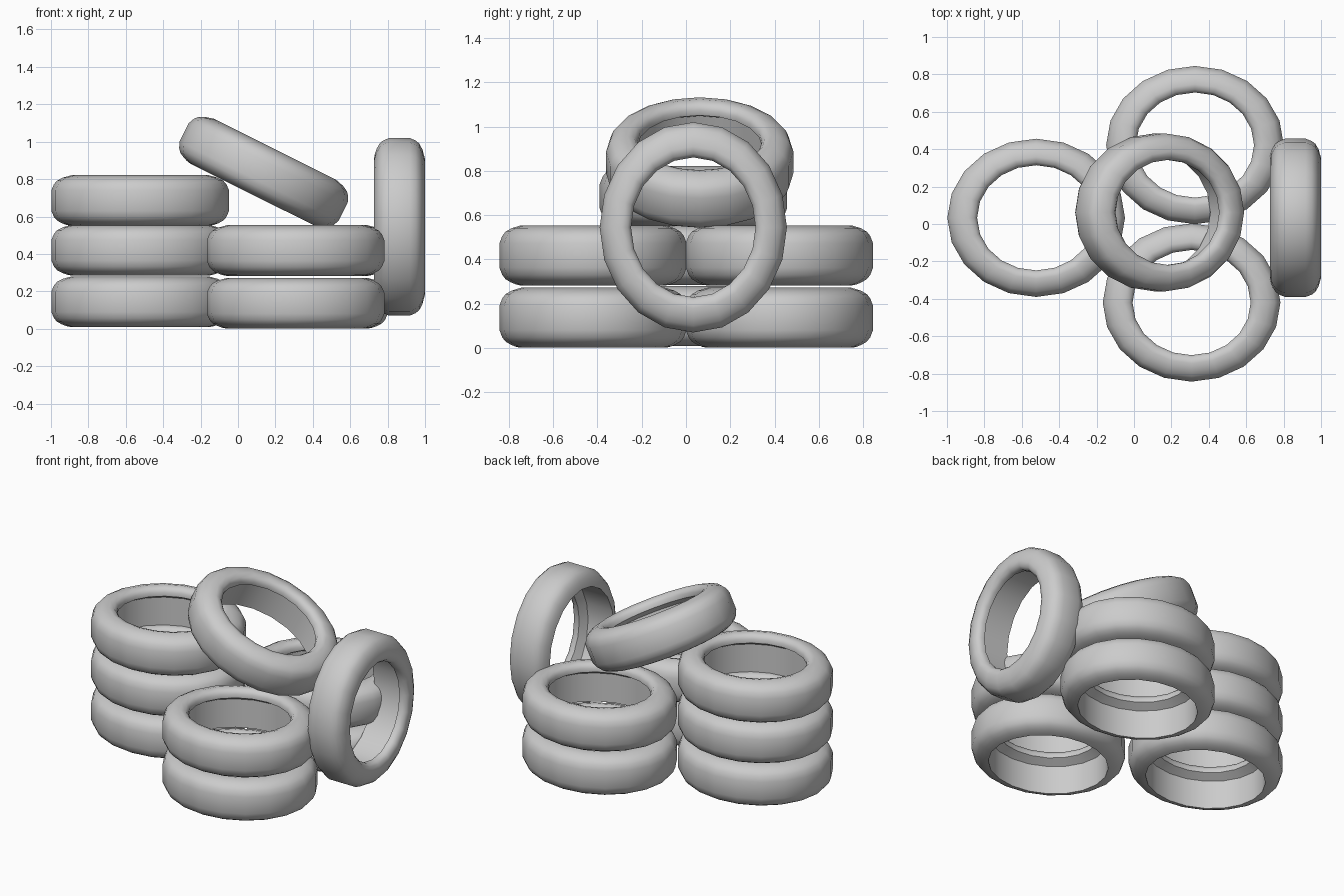
import bpy, bmesh
from math import sin, cos, pi, radians

if "Cube" in bpy.data.objects:
    bpy.data.objects.remove(bpy.data.objects["Cube"])

SIDES = 20
RX, RY = 0.475, 0.423          # tyres are slightly oval

# closed tyre section: (fraction of outer radius, height); lip on top, open below
PROFILE = [(0.78, -0.135), (0.83, -0.13), (0.88, -0.121), (0.935, -0.107),
           (0.97, -0.088), (1.0, -0.055), (1.0, 0.055), (0.97, 0.088),
           (0.935, 0.107), (0.87, 0.123), (0.77, 0.136), (0.70, 0.127),
           (0.665, 0.105), (0.665, 0.08), (0.78, 0.05)]


def tyre_mesh():
    bm = bmesh.new()
    rings = []
    for i in range(SIDES):
        a = 2 * pi * i / SIDES
        rings.append([bm.verts.new((RX * r * cos(a), RY * r * sin(a), h))
                      for r, h in PROFILE])
    n = len(PROFILE)
    for i in range(SIDES):
        a, b = rings[i], rings[(i + 1) % SIDES]
        for j in range(n):
            k = (j + 1) % n
            bm.faces.new((a[j], b[j], b[k], a[k]))
    bmesh.ops.recalc_face_normals(bm, faces=bm.faces)
    me = bpy.data.meshes.new("tyre")
    bm.to_mesh(me)
    bm.free()
    return me


mesh = tyre_mesh()


def tyre(name, loc, tilt=0):
    ob = bpy.data.objects.new(name, mesh)
    ob.location = loc
    ob.rotation_euler = (0, radians(tilt), 0)
    bpy.context.collection.objects.link(ob)
    return ob


# three upright stacks
stacks = {"left_stack": (-0.523, 0.033, (0.144, 0.42, 0.685)),
          "front_stack": (0.308, -0.42, (0.136, 0.418)),
          "back_stack": (0.326, 0.422, (0.136, 0.418))}
tyres = []
for name, (x, y, heights) in stacks.items():
    for i, z in enumerate(heights):
        tyres.append(tyre(f"{name}_tyre_{i + 1}", (x, y, z)))

# tyre leaning across the stacks, and one standing on its tread
tyres.append(tyre("leaning_tyre", (0.137, 0.062, 0.838), 26.5))
tyres.append(tyre("standing_tyre", (0.863, 0.033, 0.545), 90))

# smooth shading, keeping the lip edges crisp
bpy.ops.object.select_all(action='DESELECT')
tyres[0].select_set(True)
bpy.context.view_layer.objects.active = tyres[0]
bpy.ops.object.shade_smooth_by_angle(angle=radians(50))
